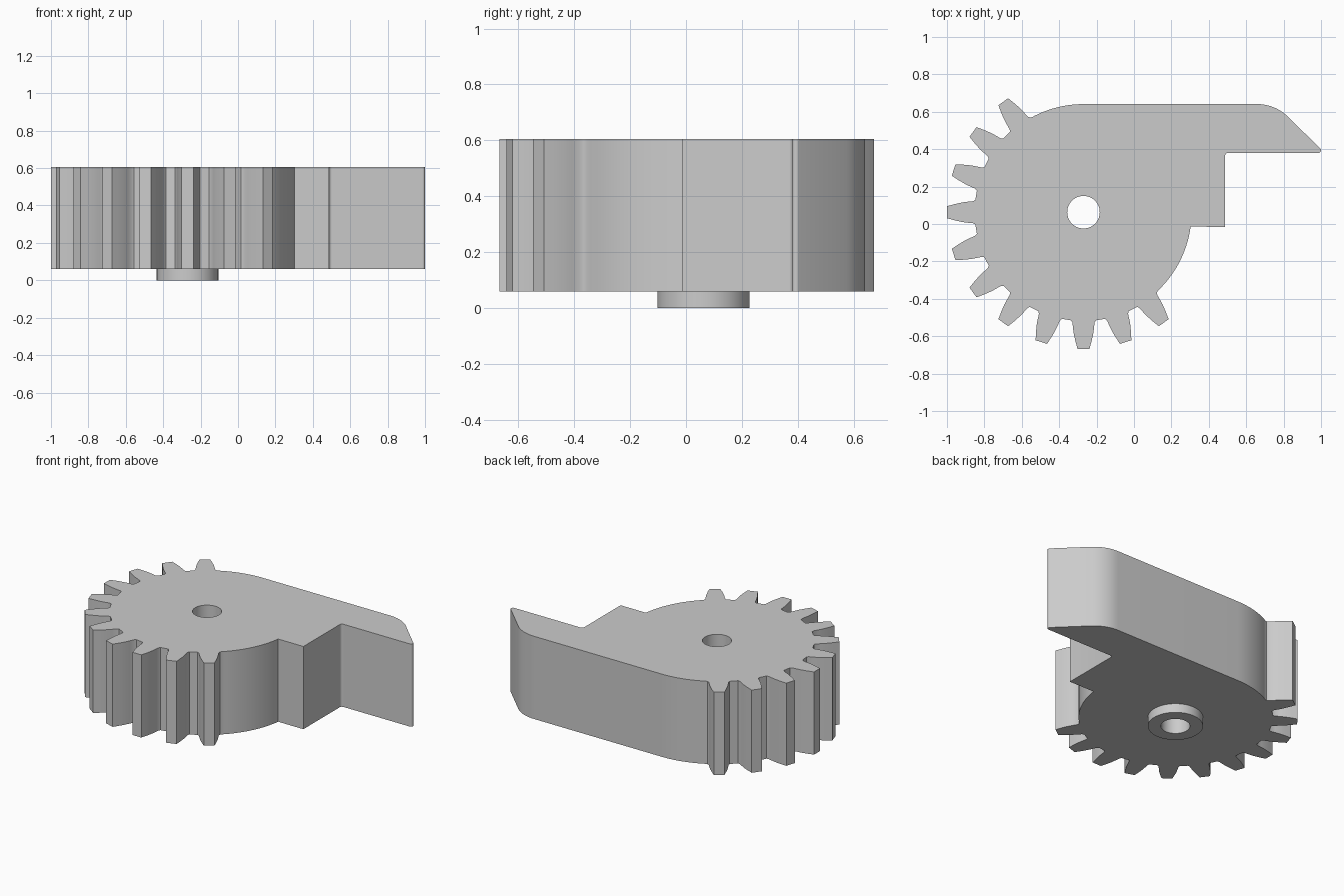
import bpy
import bmesh
from math import sin, cos, radians, degrees, asin

cube = bpy.data.objects.get("Cube")
if cube:
    bpy.data.objects.remove(cube, do_unlink=True)

CX, CY = -0.27, 0.063          # gear axis
ROOT = 0.578                   # radius between the teeth
BASE, TOP = 0.06, 0.605        # plate heights
STEP = 18                      # angle between teeth
# tooth flank as (radius, half width)
FLANK = [(ROOT, 0.066), (0.59, 0.059), (0.62, 0.056), (0.65, 0.052),
         (0.69, 0.043), (0.73, 0.032)]

gray = bpy.data.materials.new("light gray")
gray.use_nodes = True
color = (0.6, 0.6, 0.6, 1)
gray.diffuse_color = color
gray.node_tree.nodes["Principled BSDF"].inputs["Base Color"].default_value = color


def arc(cx, cy, r, start, end, n):
    angles = [radians(start + (end - start) * i / n) for i in range(n + 1)]
    return [(cx + r * cos(a), cy + r * sin(a)) for a in angles]


def circle(r, n=64):
    return arc(CX, CY, r, 0, 360, n)[:-1]


def tooth(angle):
    a = radians(angle)
    side = [(r, -w) for r, w in FLANK]
    points = side + [(r, -w) for r, w in reversed(side)]
    return [(CX + r * cos(a) - w * sin(a), CY + r * sin(a) + w * cos(a))
            for r, w in points]


def extruded(name, loops, z0, z1):
    """Fill nested outlines, leaving holes, and extrude them upward."""
    bm = bmesh.new()
    for loop in loops:
        verts = [bm.verts.new((x, y, z0)) for x, y in loop]
        for i, v in enumerate(verts):
            bm.edges.new((verts[i - 1], v))
    bmesh.ops.triangle_fill(bm, edges=bm.edges[:], normal=(0, 0, 1))
    out = bmesh.ops.extrude_face_region(bm, geom=bm.faces[:], use_keep_orig=True)
    moved = [g for g in out["geom"] if isinstance(g, bmesh.types.BMVert)]
    bmesh.ops.translate(bm, verts=moved, vec=(0, 0, z1 - z0))
    bmesh.ops.recalc_face_normals(bm, faces=bm.faces[:])
    mesh = bpy.data.meshes.new(name)
    bm.to_mesh(mesh)
    bm.free()
    mesh.materials.append(gray)
    obj = bpy.data.objects.new(name, mesh)
    bpy.context.collection.objects.link(obj)
    bpy.ops.object.select_all(action='DESELECT')
    obj.select_set(True)
    bpy.context.view_layer.objects.active = obj
    bpy.ops.object.shade_smooth_by_angle(angle=radians(30))
    return obj


# Toothed half of the outline, counterclockwise
outline = []
for angle in range(126, 307, STEP):
    outline += tooth(angle)

# Plain round edge up to the stop block
half = degrees(asin(FLANK[0][1] / ROOT))
outline += arc(CX, CY, ROOT, 306 + half + 1, 352.3, 20)

# Stop block, inner corner and hooked arm
outline += [(0.487, -0.015)]
outline += arc(0.502, 0.365, 0.015, 180, 90, 4)
outline += arc(0.986, 0.394, 0.014, -90, 45, 6)
outline += arc(0.66, 0.411, 0.23, 45, 90, 12)

# Straight back edge running into the round edge by the first tooth
outline += arc(CX, CY, ROOT, 90, 126 - half - 1, 12)

hole = circle(0.087)
extruded("gear_arm", [outline, hole], BASE, TOP)
extruded("hub_ring", [circle(0.165), hole], 0, BASE)
